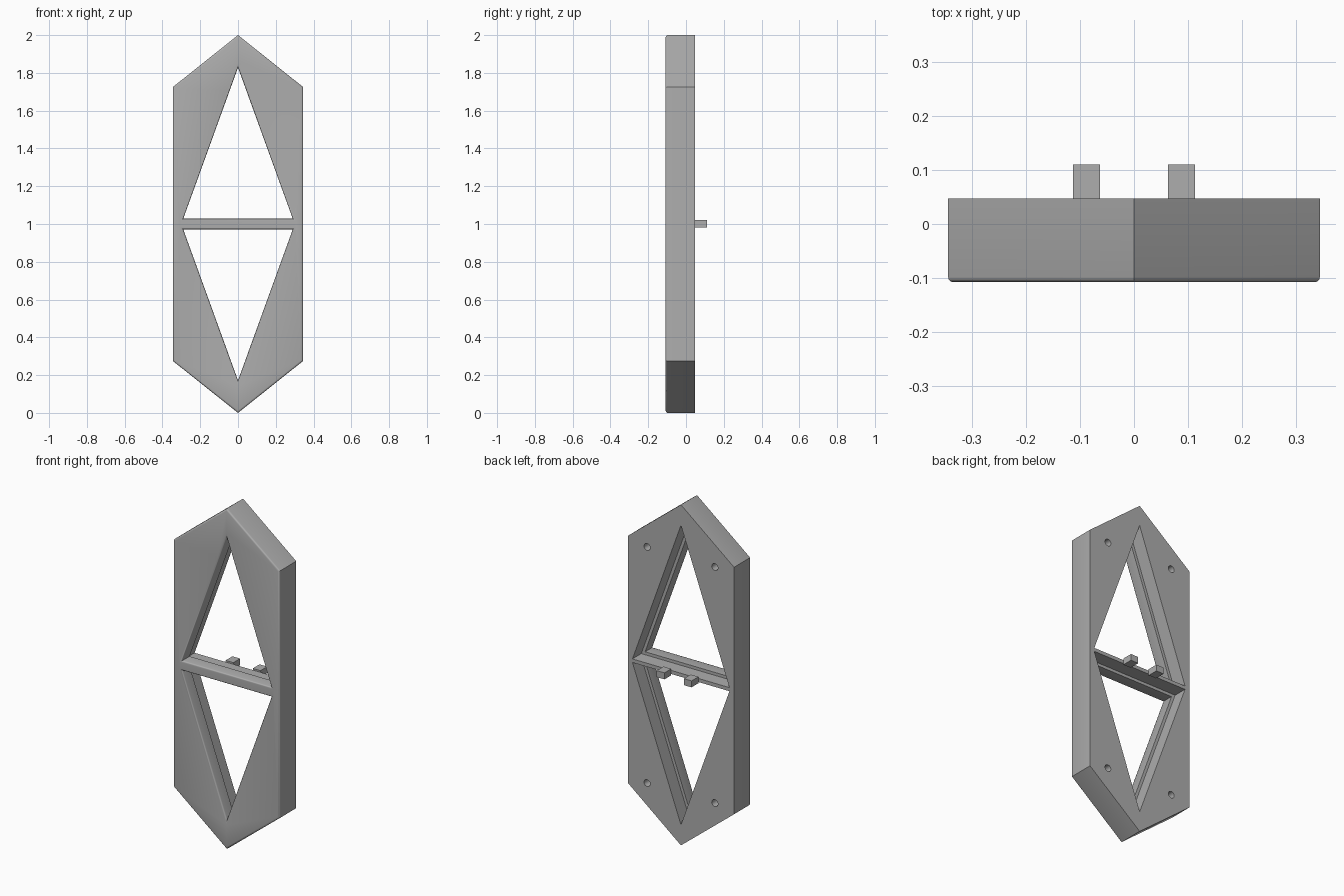
import bpy, bmesh, math
from mathutils import Vector

if "Cube" in bpy.data.objects:
    bpy.data.objects.remove(bpy.data.objects["Cube"])

FRONT, BACK, R = -0.108, 0.047, 0.01   # frame depth range and front edge rounding

grey = bpy.data.materials.new("grey")
grey.diffuse_color = (0.42, 0.42, 0.42, 1)
grey.use_nodes = True
grey.node_tree.nodes["Principled BSDF"].inputs["Base Color"].default_value = grey.diffuse_color


def offset(poly, d):
    """Move every side of a counter-clockwise polygon outward by d."""
    pts = [Vector(p) for p in poly]
    out = []
    for i, p in enumerate(pts):
        a = (p - pts[i - 1]).normalized()
        b = (pts[(i + 1) % len(pts)] - p).normalized()
        na, nb = Vector((a.y, -a.x)), Vector((b.y, -b.x))
        out.append(p + (na + nb) * d / (1 + na.dot(nb)))
    return out


def loft(name, poly, rings):
    """Solid through offset copies of an xz polygon; rings = (y, offset)."""
    bm = bmesh.new()
    loops = [[bm.verts.new((p.x, y, p.y)) for p in offset(poly, d)] for y, d in rings]
    n = len(poly)
    for a, b in zip(loops, loops[1:]):
        for i in range(n):
            bm.faces.new((a[i], a[(i + 1) % n], b[(i + 1) % n], b[i]))
    bm.faces.new(loops[0])
    bm.faces.new(loops[-1])
    bmesh.ops.recalc_face_normals(bm, faces=bm.faces)
    me = bpy.data.meshes.new(name)
    bm.to_mesh(me)
    bm.free()
    me.materials.append(grey)
    ob = bpy.data.objects.new(name, me)
    bpy.context.collection.objects.link(ob)
    return ob


def rounding(sign):
    """Quarter-round rings running to the front face."""
    return [(FRONT + R * (1 - math.sin(t)), sign * R * (1 - math.cos(t)))
            for t in (math.radians(a) for a in (0, 30, 60, 90))]


# Hexagonal frame with a rounded front rim
hexagon = [(0, 0), (0.345, 0.275), (0.345, 1.725), (0, 2), (-0.345, 1.725), (-0.345, 0.275)]
frame = loft("frame", hexagon, [(BACK, 0)] + rounding(-1))

# Triangular windows: wider rebate behind, rounded lip in front
cutters = []
steps = [(0.07, 0.0175), (-0.035, 0.0175), (-0.035, 0)] + rounding(1) + [(FRONT - 0.03, R)]
for tri in ([(-0.29, 1.028), (0.29, 1.028), (0, 1.828)],
            [(0, 0.172), (0.29, 0.972), (-0.29, 0.972)]):
    cutters.append(loft("window_cutter", tri, steps))

# Blind screw holes in the back
for x in (-0.22, 0.22):
    for z in (0.307, 1.693):
        circle = [(x + 0.02 * math.cos(k * math.tau / 24), z + 0.02 * math.sin(k * math.tau / 24))
                  for k in range(24)]
        cutters.append(loft("screw_hole_cutter", circle, [(0.07, 0), (-0.03, 0)]))

bpy.context.view_layer.objects.active = frame
for c in cutters:
    mod = frame.modifiers.new("cut", 'BOOLEAN')
    mod.operation, mod.solver, mod.object = 'DIFFERENCE', 'EXACT', c
    bpy.ops.object.modifier_apply(modifier=mod.name)
    bpy.data.objects.remove(c)

frame.select_set(True)
bpy.ops.object.shade_smooth_by_angle(angle=math.radians(35))

# Two pegs behind the crossbar
for side, x in (("left", -0.088), ("right", 0.088)):
    square = [(x - 0.025, 0.982), (x + 0.025, 0.982), (x + 0.025, 1.02), (x - 0.025, 1.02)]
    loft("peg_" + side, square, [(BACK, 0), (0.11, 0)])
